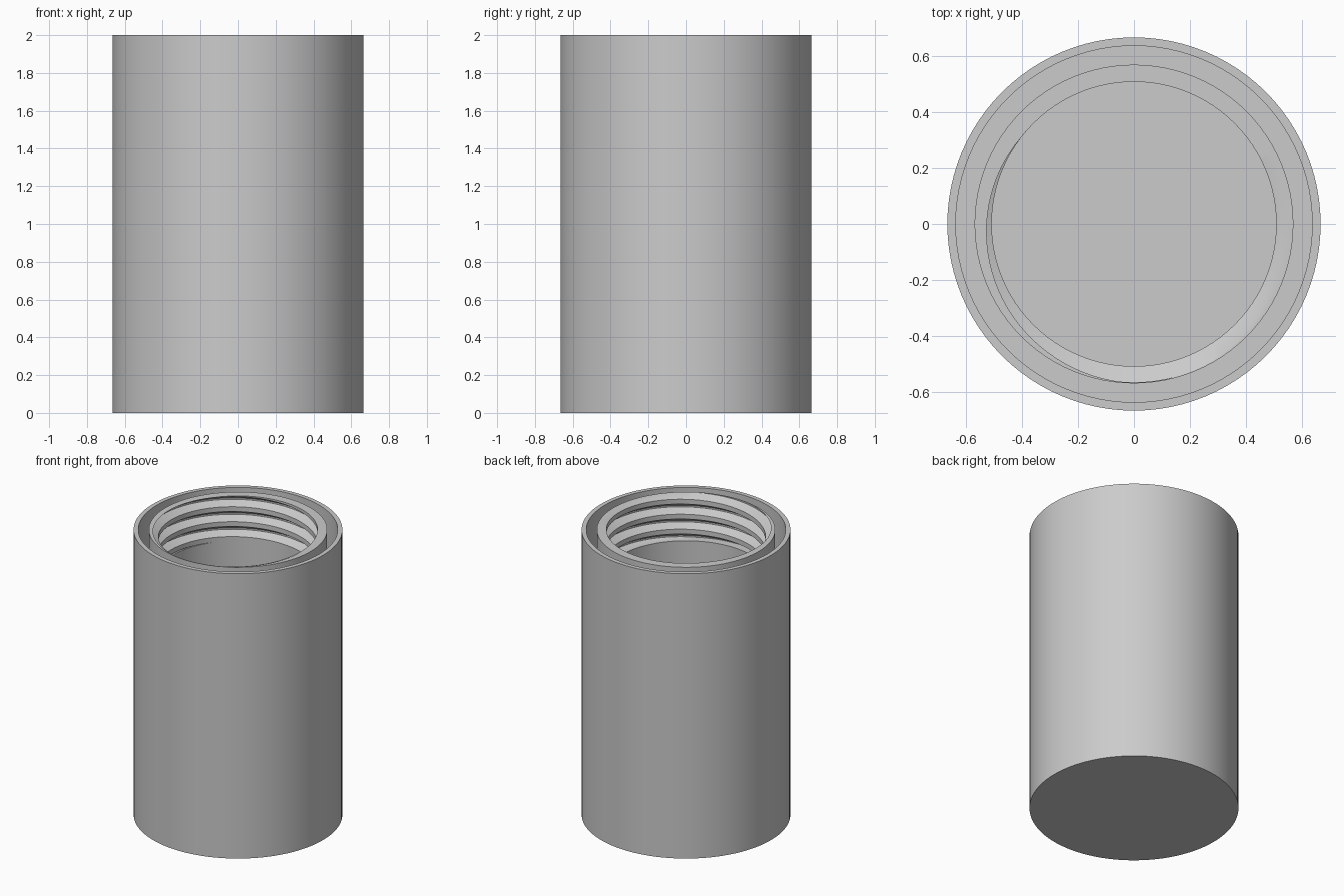
import bpy
import bmesh
from math import pi, cos, sin, radians

default = bpy.data.objects.get("Cube")
if default:
    bpy.data.objects.remove(default, do_unlink=True)

# Main dimensions
SIDES = 96
HEIGHT = 2.0
OUTER, SLOT_OUT, SLOT_IN = 0.665, 0.635, 0.568
ROOT, BORE = 0.564, 0.507
FLOOR = 0.1
PITCH = 0.105
TURNS = 3
THREAD_BOTTOM = HEIGHT - TURNS * PITCH
START = radians(142)

# Thread groove section: (share of the pitch below the groove's top edge, radius)
GROOVE = [(0.0, BORE), (0.34, ROOT), (0.44, ROOT), (0.68, BORE), (1.0, BORE)]


def groove_top(angle):
    """Height of the groove's top edge at an angle, rising counter-clockwise."""
    return HEIGHT + PITCH * (angle - START) / (2 * pi)


def thread_radius(angle, z):
    share = ((groove_top(angle) - z) / PITCH) % 1.0
    for (a, ra), (b, rb) in zip(GROOVE, GROOVE[1:]):
        if share <= b:
            return ra + (rb - ra) * (share - a) / (b - a)
    return BORE


def thread_points(angle):
    """Thread section from the rim down, trimmed flat at both ends."""
    points = []
    for turn in range(-2, TURNS + 3):
        for share, _ in GROOVE[:-1]:
            z = groove_top(angle) - PITCH * (turn + share)
            z = min(HEIGHT, max(THREAD_BOTTOM, z))
            points.append((thread_radius(angle, z), z))
    return points


def section(angle):
    """Whole wall section, from the base centre round to the floor centre."""
    return ([(0, 0), (OUTER, 0), (OUTER, HEIGHT), (SLOT_OUT, HEIGHT),
             (SLOT_OUT, THREAD_BOTTOM), (SLOT_IN, THREAD_BOTTOM), (SLOT_IN, HEIGHT)]
            + thread_points(angle)
            + [(BORE, THREAD_BOTTOM), (BORE, FLOOR), (0, FLOOR)])


# Sweep the section round the axis
bm = bmesh.new()
columns = []
for i in range(SIDES + 1):
    angle = 2 * pi * i / SIDES
    columns.append([bm.verts.new((r * cos(angle), r * sin(angle), z))
                    for r, z in section(angle)])
for left, right in zip(columns, columns[1:]):
    for j in range(len(left) - 1):
        bm.faces.new((left[j], right[j], right[j + 1], left[j + 1]))
bmesh.ops.remove_doubles(bm, verts=bm.verts, dist=0.00005)
bmesh.ops.recalc_face_normals(bm, faces=bm.faces)

mesh = bpy.data.meshes.new("threaded_container")
bm.to_mesh(mesh)
bm.free()
container = bpy.data.objects.new("threaded_container", mesh)
bpy.context.collection.objects.link(container)

# Plain grey material
grey = bpy.data.materials.new("light_grey")
grey.use_nodes = True
colour = (0.6, 0.6, 0.6, 1)
grey.diffuse_color = colour
grey.node_tree.nodes["Principled BSDF"].inputs["Base Color"].default_value = colour
mesh.materials.append(grey)

# Smooth round walls with crisp rims and thread edges
bpy.context.view_layer.objects.active = container
container.select_set(True)
bpy.ops.object.shade_smooth_by_angle(angle=radians(30))
